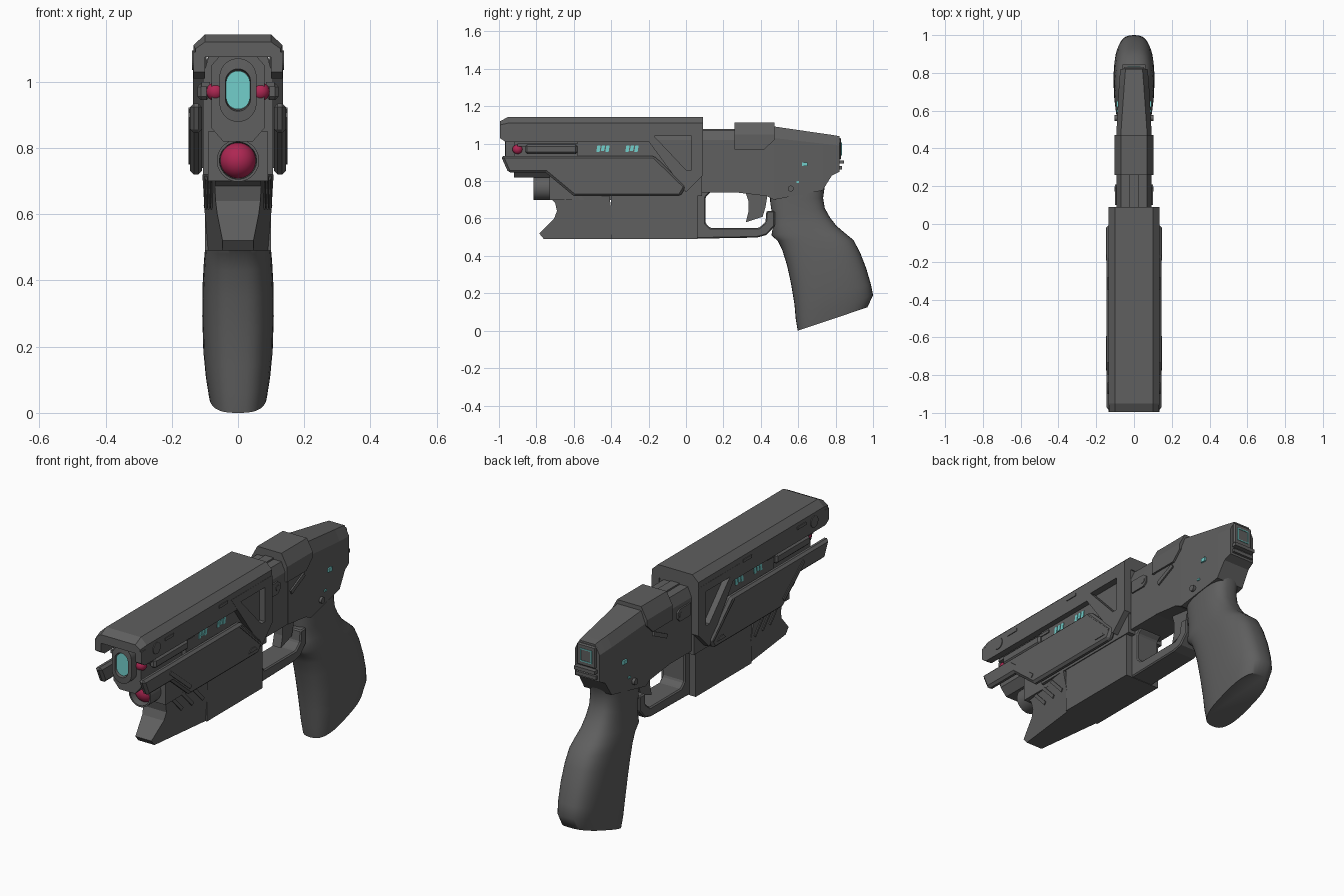
import bpy, bmesh, math
from mathutils import Vector


def material(name, rgb):
    m = bpy.data.materials.new(name)
    m.diffuse_color = (*rgb, 1)
    return m


GREY = material("gunmetal grey", (0.115, 0.115, 0.115))
RED = material("crimson lens", (0.42, 0.02, 0.085))
CYAN = material("cyan glow", (0.17, 0.62, 0.6))


def finish(name, bm, mat, smooth=None, bevel=0):
    bmesh.ops.recalc_face_normals(bm, faces=bm.faces)
    me = bpy.data.meshes.new(name)
    bm.to_mesh(me)
    bm.free()
    me.materials.append(mat)
    ob = bpy.data.objects.new(name, me)
    bpy.context.collection.objects.link(ob)
    if bevel:
        b = ob.modifiers.new("edge", 'BEVEL')
        b.width, b.segments, b.limit_method = bevel, 1, 'ANGLE'
        b.angle_limit = math.radians(40)
    if smooth:
        bpy.ops.object.select_all(action='DESELECT')
        ob.select_set(True)
        bpy.context.view_layer.objects.active = ob
        bpy.ops.object.shade_smooth_by_angle(angle=math.radians(smooth))
    return ob


def skin(bm, rings):
    """Join matching rings of points and cap both ends."""
    vs = [[bm.verts.new(p) for p in r] for r in rings]
    n = len(vs[0])
    for a, b in zip(vs, vs[1:]):
        for i in range(n):
            j = (i + 1) % n
            bm.faces.new((a[i], a[j], b[j], b[i]))
    bm.faces.new(vs[0])
    bm.faces.new(vs[-1])


def loft(name, rings, mat=GREY, smooth=None, bevel=0):
    bm = bmesh.new()
    skin(bm, rings)
    return finish(name, bm, mat, smooth, bevel)


def prism(name, pts, w, mat=GREY, bevel=0, width=None):
    """Side profile (y, z) extruded across the whole model; width(y, z) tapers it."""
    f = width or (lambda y, z: w)
    return loft(name, [[(s * f(y, z), y, z) for y, z in pts] for s in (-1, 1)], mat, None, bevel)


def pair(name, pts_list, x0, x1, mat=GREY, bevel=0):
    """Side plates of the given profiles on both sides."""
    bm = bmesh.new()
    for pts in pts_list:
        for s in (-1, 1):
            skin(bm, [[(s * x, y, z) for y, z in pts] for x in (x0, x1)])
    return finish(name, bm, mat, None, bevel)


def frame(outer, inner):
    n = len(outer)
    return [[outer[i], outer[(i + 1) % n], inner[(i + 1) % n], inner[i]] for i in range(n)]


def rect(y0, y1, z0, z1, lean=0):
    return [(y0, z0), (y1, z0), (y1 + lean, z1), (y0 + lean, z1)]


def strip(y0, z0, y1, z1, t):
    d = Vector((y1 - y0, z1 - z0)).normalized() * t / 2
    return [(y0 - d.y, z0 + d.x), (y0 + d.y, z0 - d.x), (y1 + d.y, z1 - d.x), (y1 - d.y, z1 + d.x)]


def circle(y, z, r, n=24):
    return [(y + r * math.cos(2 * math.pi * i / n), z + r * math.sin(2 * math.pi * i / n)) for i in range(n)]


def pill(y, cz, r, h=0, n=32):
    """Ring facing -y; h stretches it into an upright capsule."""
    out = []
    for i in range(n):
        a = 2 * math.pi * (i + 0.5) / n
        out.append((r * math.cos(a), y, cz + r * math.sin(a) + math.copysign(h, math.sin(a))))
    return out


def hexa(y, w, wt, z0, zc, zt):
    return [(-w, y, z0), (-w, y, zc), (-wt, y, zt), (wt, y, zt), (w, y, zc), (w, y, z0)]


def box(name, x, y0, y1, z0, z1, mat=GREY, bevel=0):
    return prism(name, rect(y0, y1, z0, z1), x, mat, bevel)


# Upper shroud: roof, hanging skirts and the triangular rear window frames
loft("shroud_roof", [hexa(-0.995, 0.128, 0.1, 1.075, 1.1, 1.12), hexa(-0.95, 0.135, 0.1, 1.075, 1.11, 1.143),
                     hexa(0.09, 0.135, 0.1, 1.075, 1.11, 1.143)])
pair("shroud_skirt", [[(-0.995, 1.09), (-0.995, 1.03), (-0.965, 1.01), (-0.2, 1.01), (-0.2, 1.09)]], 0.1, 0.135)
pair("shroud_window_frame", frame([(-0.25, 1.08), (0.09, 1.08), (0.09, 0.83), (0.0, 0.74)],
                                  [(-0.17, 1.04), (0.03, 1.04), (0.03, 0.86), (0.0, 0.86)]), 0.095, 0.136)
pair("shroud_studs", [circle(-0.87, 1.065, 0.03)], 0.13, 0.139)
pair("shroud_slots", [rect(-0.8, -0.73, 1.075, 1.09), rect(-0.35, -0.28, 1.075, 1.09)], 0.13, 0.139)

# Side panels with a prong at the front
pair("side_panel", [[(-0.99, 0.935), (-0.95, 0.845), (-0.75, 0.845), (-0.6, 0.72), (-0.03, 0.72),
                     (0.0, 0.77), (-0.17, 0.935)]], 0.108, 0.145, bevel=0.012)
pair("side_panel_ridge", [strip(-0.77, 0.9, -0.6, 0.76, 0.02), strip(-0.19, 0.92, -0.02, 0.765, 0.008)], 0.14, 0.149)
pair("side_panel_catch", [[(-0.12, 0.75), (-0.1, 0.77), (-0.07, 0.77), (-0.05, 0.75)]], 0.14, 0.149)
pair("side_rail", [rect(-0.86, -0.58, 0.945, 0.995)], 0.085, 0.122, bevel=0.01)
pair("side_rail_rod", [rect(-0.9, -0.52, 0.985, 1.0)], 0.085, 0.11)

# Inner core and the barrel
loft("core", [hexa(y, 0.105, 0.085, 0.72, 1.02, 1.09) for y in (-0.58, 0.085)])
loft("barrel_housing", [[(x, y, z) for x, z in ((-0.08, 0.86), (-0.08, 1.05), (-0.045, 1.09), (0.045, 1.09),
                        (0.08, 1.05), (0.08, 0.86), (0.045, 0.82), (-0.045, 0.82))] for y in (-0.92, -0.5)])
loft("barrel", [pill(-0.8, 0.975, 0.056, 0.04), pill(-0.965, 0.975, 0.056, 0.04),
                pill(-0.968, 0.975, 0.038, 0.026), pill(-0.95, 0.975, 0.036, 0.024)], smooth=35)
loft("barrel_glow", [pill(-0.957, 0.975, 0.036, 0.022), pill(-0.95, 0.975, 0.036, 0.022)], CYAN)

# Lamp tube under the barrel, plus the red lenses
loft("lamp_tube", [pill(-0.6, 0.762, 0.064), pill(-0.815, 0.762, 0.064), pill(-0.815, 0.762, 0.056),
                   pill(-0.77, 0.762, 0.054)], smooth=35)


def lens(name, places, r):
    bm = bmesh.new()
    for p in places:
        res = bmesh.ops.create_uvsphere(bm, u_segments=24, v_segments=14, radius=r)
        bmesh.ops.translate(bm, verts=res["verts"], vec=p)
    finish(name, bm, RED, 60)


lens("lamp_lens", [(0, -0.758, 0.762)], 0.055)
lens("side_lenses", [(s * 0.068, -0.9, 0.97) for s in (-1, 1)], 0.028)

# Lower body and tapered nose with vents
box("lower_body", 0.1, -0.4, 0.062, 0.49, 0.8)
box("nose_upper", 0.09, -0.73, -0.4, 0.7, 0.85)


def nose_w(y, z):
    return 0.045 + 0.12 * (y + 0.785) + 0.08 * (z - 0.5)


prism("nose", [(-0.73, 0.71), (-0.7, 0.685), (-0.69, 0.64), (-0.705, 0.6), (-0.735, 0.57), (-0.785, 0.52),
               (-0.76, 0.49), (-0.375, 0.49), (-0.41, 0.72), (-0.73, 0.72)], 0, width=nose_w)
for k in range(3):
    y = -0.665 + 0.075 * k
    prism("nose_vent_%d" % (k + 1), strip(y, 0.71, y + 0.085, 0.62, 0.018), 0,
          width=lambda y, z: nose_w(y, z) + 0.005)

# Trigger and guard
prism("trigger_guard", [(0.055, 0.78), (0.055, 0.492), (0.38, 0.498), (0.43, 0.512), (0.475, 0.56), (0.475, 0.64),
                        (0.43, 0.64), (0.425, 0.58), (0.39, 0.55), (0.13, 0.55), (0.105, 0.575),
                        (0.105, 0.715), (0.13, 0.738), (0.13, 0.78)], 0.065, bevel=0.006)
prism("trigger", [(0.315, 0.75), (0.335, 0.69), (0.335, 0.64), (0.32, 0.58), (0.41, 0.61), (0.425, 0.66),
                  (0.44, 0.75)], 0.025)

# Rear frame
loft("frame_front", [hexa(y, 0.092, 0.07, 0.738, 1.02, 1.07) for y in (0.06, 0.3)])
box("frame_top_rib", 0.025, 0.08, 0.28, 1.06, 1.078)
loft("frame_rear", [hexa(0.28, 0.094, 0.07, 0.738, 1.03, 1.085), hexa(0.43, 0.094, 0.07, 0.72, 1.03, 1.09),
                    hexa(0.47, 0.094, 0.07, 0.7, 1.03, 1.092), hexa(0.73, 0.08, 0.052, 0.75, 1.0, 1.054),
                    hexa(0.78, 0.076, 0.048, 0.83, 0.995, 1.047), hexa(0.82, 0.072, 0.045, 0.85, 0.99, 1.04)])
loft("frame_collar", [hexa(0.26, 0.104, 0.07, 0.97, 1.05, 1.113), hexa(0.42, 0.104, 0.07, 0.97, 1.05, 1.113),
                      hexa(0.472, 0.104, 0.07, 1.02, 1.05, 1.113)])
pair("frame_slot", [[(0.1, 0.935), (0.19, 0.935), (0.21, 0.955), (0.21, 0.985), (0.19, 1.0), (0.1, 1.0)]], 0.08, 0.1)
pair("frame_bars", [strip(0.3, 0.9, 0.41, 0.955, 0.022)], 0.08, 0.102)
pair("frame_pins", [circle(0.56, 0.76, 0.016), circle(0.185, 0.968, 0.014)], 0.07, 0.103)
box("rear_plate", 0.055, 0.8, 0.83, 0.915, 1.03, bevel=0.006)
for k, z in enumerate((0.862, 0.893)):
    box("rear_fin_%d" % (k + 1), 0.06, 0.72, 0.845 - 0.012 * (1 - k), z, z + 0.018)

# Cyan markings: abstract bars on the sides and a square outline at the back
bars = []
for y in (-0.48, -0.325):
    for k in range(3):
        bars.append(rect(y + 0.024 * k, y + 0.024 * k + 0.018, 0.955 + 0.006 * (k % 2), 0.99, 0.006))
pair("side_marks", bars, 0.104, 0.108, CYAN)
pair("frame_marks", [rect(0.62, 0.65, 0.88, 0.9), rect(0.59, 0.605, 0.79, 0.8)], 0.08, 0.0935, CYAN)
bm = bmesh.new()
for quad in frame([(-0.034, 0.938), (0.034, 0.938), (0.034, 1.006), (-0.034, 1.006)],
                  [(-0.029, 0.943), (0.029, 0.943), (0.029, 1.001), (-0.029, 1.001)]):
    skin(bm, [[(x, y, z) for x, z in quad] for y in (0.828, 0.833)])
finish("rear_outline", bm, CYAN)


# Grip: rounded sections from front point to back point with a half width
def grip_ring(fy, fz, by, bz, w, n=40):
    out = []
    for i in range(n):
        a = 2 * math.pi * i / n
        c, s = (math.copysign(abs(v) ** 0.72, v) for v in (math.cos(a), math.sin(a)))
        out.append((w * s, (fy + by) / 2 + c * (by - fy) / 2, (fz + bz) / 2 + c * (bz - fz) / 2))
    return out


loft("grip", [grip_ring(*r) for r in (
    (0.597, 0.0, 0.97, 0.125, 0.088), (0.587, 0.06, 1.0, 0.19, 0.098), (0.58, 0.14, 0.988, 0.25, 0.105),
    (0.562, 0.25, 0.963, 0.335, 0.108), (0.54, 0.35, 0.93, 0.42, 0.107), (0.515, 0.43, 0.895, 0.485, 0.103),
    (0.49, 0.48, 0.85, 0.522, 0.099), (0.457, 0.51, 0.805, 0.56, 0.094), (0.465, 0.56, 0.77, 0.605, 0.088),
    (0.46, 0.62, 0.742, 0.655, 0.084), (0.45, 0.69, 0.733, 0.71, 0.083), (0.45, 0.76, 0.742, 0.77, 0.083),
    (0.46, 0.82, 0.775, 0.835, 0.078))], smooth=50)
